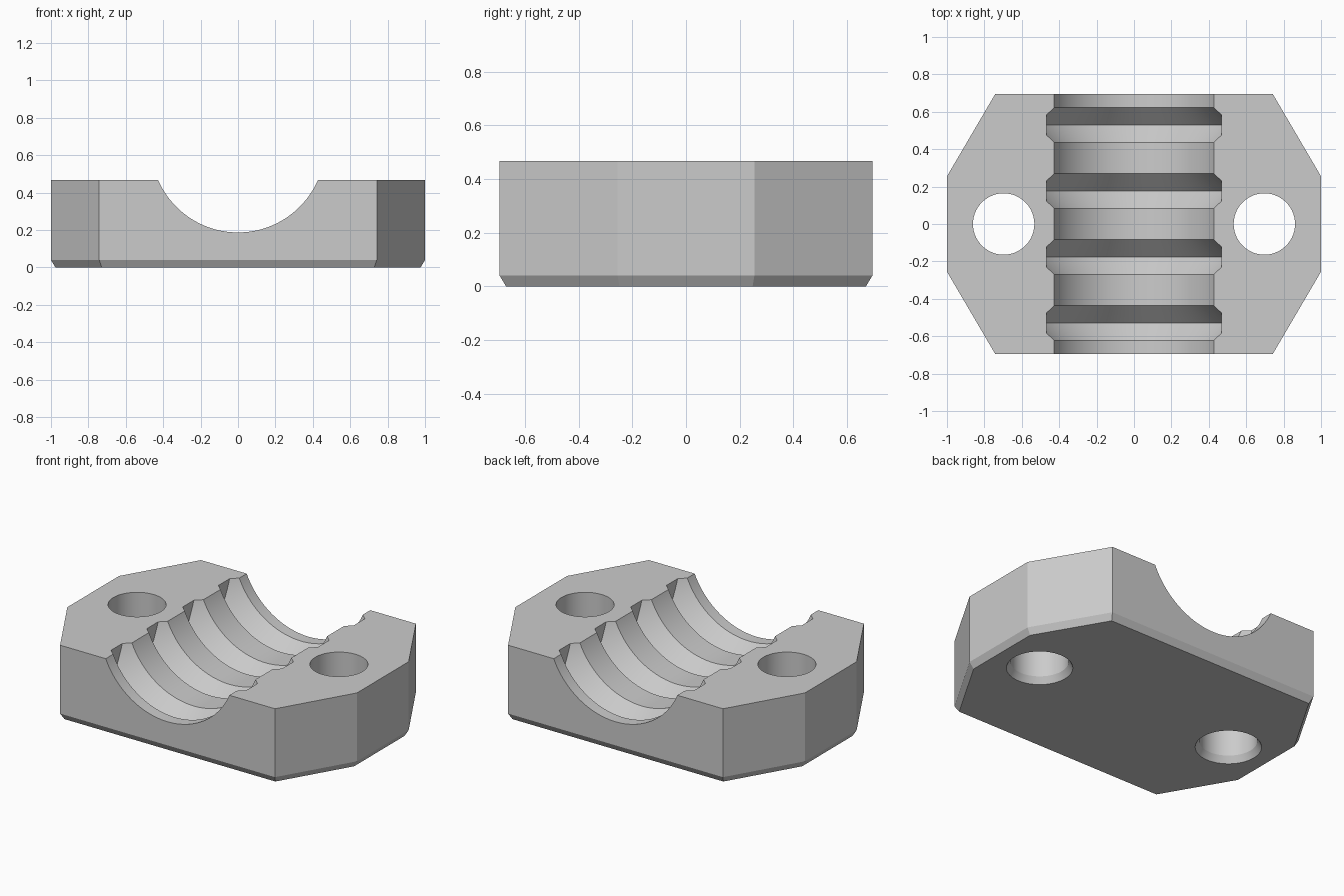
import bpy, bmesh, math
from mathutils import Matrix, Vector

cube = bpy.data.objects.get("Cube")
if cube:
    bpy.data.objects.remove(cube, do_unlink=True)

HEIGHT = 0.467
CHAMFER, FLARE = 0.04, 0.024
BORE_R, BORE_Z = 0.4656, 0.653
GROOVE_HALF, PITCH, GROOVE_X = 0.0925, 0.353, 0.467
HOLE_X, HOLE_R = 0.697, 0.164

grey = bpy.data.materials.new("Plain grey")
grey.use_nodes = True
colour = (0.6, 0.6, 0.6, 1)
grey.diffuse_color = colour
grey.node_tree.nodes["Principled BSDF"].inputs["Base Color"].default_value = colour


def loft(name, rings, matrix=Matrix(), clip_x=None):
    """Skin a stack of matching rings into a closed solid."""
    bm = bmesh.new()
    loops = [[bm.verts.new(p) for p in ring] for ring in rings]
    for a, b in zip(loops, loops[1:]):
        for i in range(len(a)):
            j = (i + 1) % len(a)
            bm.faces.new((a[i], a[j], b[j], b[i]))
    bm.faces.new(loops[0][::-1])
    bm.faces.new(loops[-1])
    bm.transform(matrix)
    if clip_x:
        for s in (-1, 1):
            cut = bmesh.ops.bisect_plane(
                bm, geom=bm.verts[:] + bm.edges[:] + bm.faces[:],
                plane_co=Vector((s * clip_x, 0, 0)),
                plane_no=Vector((s, 0, 0)), clear_outer=True)
            edges = [e for e in cut["geom_cut"] if isinstance(e, bmesh.types.BMEdge)]
            bmesh.ops.holes_fill(bm, edges=edges, sides=0)
    bmesh.ops.recalc_face_normals(bm, faces=bm.faces[:])
    mesh = bpy.data.meshes.new(name)
    bm.to_mesh(mesh)
    bm.free()
    mesh.materials.append(grey)
    obj = bpy.data.objects.new(name, mesh)
    bpy.context.collection.objects.link(obj)
    return obj


def lathe(name, profile, sides, matrix, clip_x=None):
    """Revolve (height, radius) pairs about the local z axis."""
    angles = [2 * math.pi * (i + 0.5) / sides for i in range(sides)]
    rings = [[(r * math.cos(a), r * math.sin(a), z) for a in angles]
             for z, r in profile]
    return loft(name, rings, matrix, clip_x)


def octagon(ax, ay, bx, by, z):
    quarter = [(ax, ay), (bx, by)]
    pts = quarter + [(-x, y) for x, y in quarter[::-1]]
    pts += [(-x, -y) for x, y in pts]
    return [(x, y, z) for x, y in pts]


# Block with a chamfered underside
block = loft("clamp_block", [
    octagon(0.976, 0.2485, 0.728, 0.671, 0),
    octagon(1, 0.255, 0.742, 0.695, CHAMFER),
    octagon(1, 0.255, 0.742, 0.695, HEIGHT)])

# Round channel from front to back with four V grooves, flattened at the sides
profile = [(-1, BORE_R)]
for i in range(4):
    y = (i - 1.5) * PITCH
    profile += [(y - GROOVE_HALF, BORE_R), (y, BORE_R + GROOVE_HALF),
                (y + GROOVE_HALF, BORE_R)]
profile.append((1, BORE_R))
along_y = Matrix.Translation((0, 0, BORE_Z)) @ Matrix.Rotation(math.pi / 2, 4, "X")
cutters = [lathe("channel_cutter", profile, 128, along_y, GROOVE_X)]

# Bolt holes, flared at the underside
for name, s in (("left", 1), ("right", -1)):
    profile = [(-CHAMFER, HOLE_R + 2 * FLARE), (CHAMFER, HOLE_R), (1, HOLE_R)]
    cutters.append(lathe(f"{name}_hole_cutter", profile, 64,
                         Matrix.Translation((s * HOLE_X, 0, 0))))

# Cut everything out of the block and bake the result
for cutter in cutters:
    mod = block.modifiers.new(cutter.name, "BOOLEAN")
    mod.operation = "DIFFERENCE"
    mod.solver = "EXACT"
    mod.object = cutter
bpy.context.view_layer.update()
baked = bpy.data.meshes.new_from_object(
    block.evaluated_get(bpy.context.evaluated_depsgraph_get()))
block.modifiers.clear()
block.data = baked
for cutter in cutters:
    bpy.data.objects.remove(cutter, do_unlink=True)

bpy.ops.object.select_all(action="DESELECT")
block.select_set(True)
bpy.context.view_layer.objects.active = block
bpy.ops.object.shade_smooth_by_angle(angle=math.radians(20))
